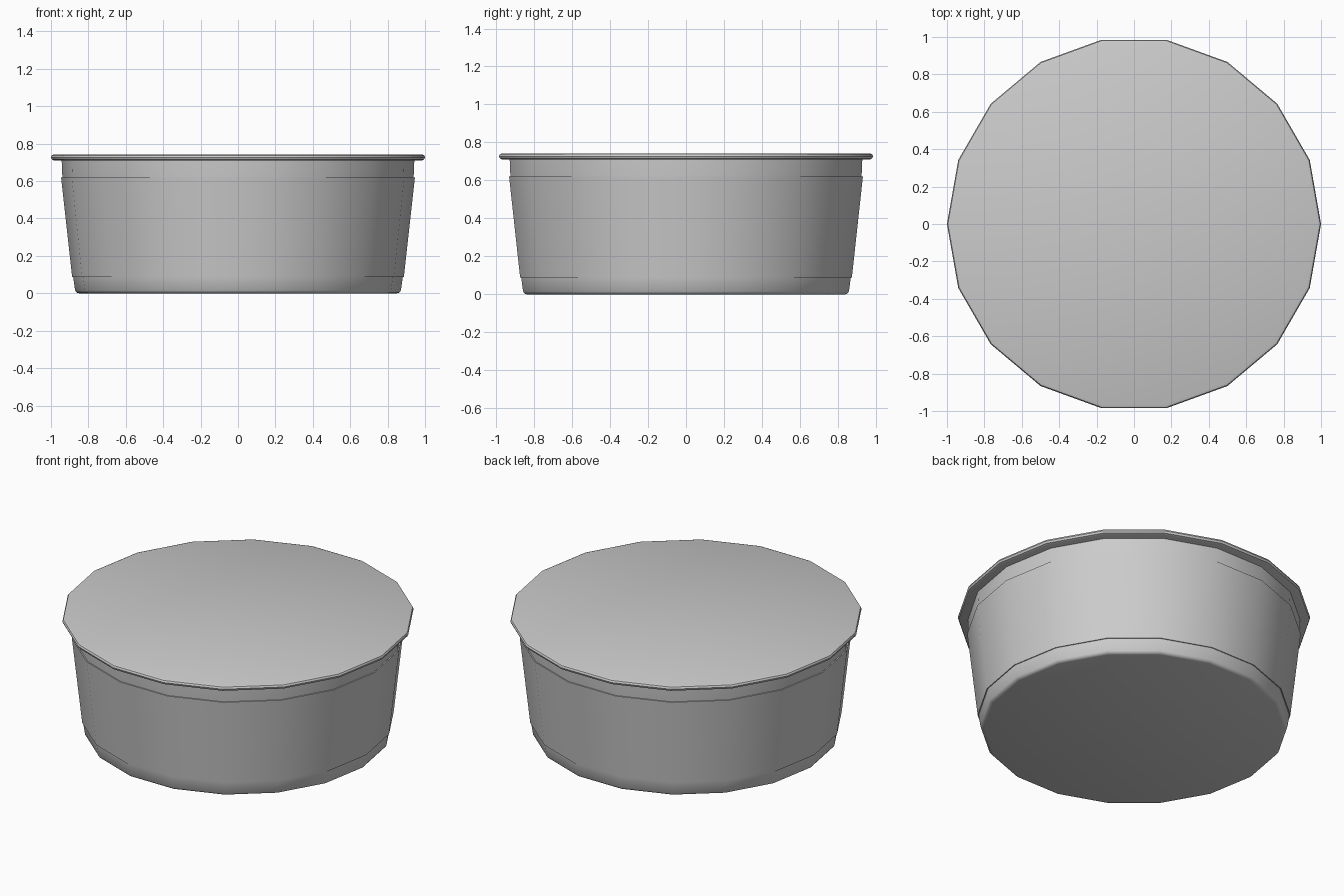
import bpy, bmesh, math

if "Cube" in bpy.data.objects:
    bpy.data.objects.remove(bpy.data.objects["Cube"])

SIDES = 18


def lathe(name, profile, cap_bottom=False, cap_top=False, closed=False):
    """Spin an (r, z) profile, listed bottom to top, around the z axis."""
    bm = bmesh.new()
    rings = []
    for r, z in profile:
        rings.append([bm.verts.new((r * math.cos(2 * math.pi * i / SIDES),
                                    r * math.sin(2 * math.pi * i / SIDES), z))
                      for i in range(SIDES)])
    pairs = list(zip(rings, rings[1:]))
    if closed:
        pairs.append((rings[-1], rings[0]))
    for a, b in pairs:
        for i in range(SIDES):
            j = (i + 1) % SIDES
            bm.faces.new((a[i], a[j], b[j], b[i]))
    if cap_bottom:
        bm.faces.new(rings[0][::-1])
    if cap_top:
        bm.faces.new(rings[-1])
    bmesh.ops.recalc_face_normals(bm, faces=bm.faces)
    mesh = bpy.data.meshes.new(name)
    bm.to_mesh(mesh)
    bm.free()
    obj = bpy.data.objects.new(name, mesh)
    bpy.context.collection.objects.link(obj)
    bpy.ops.object.select_all(action='DESELECT')
    obj.select_set(True)
    bpy.context.view_layer.objects.active = obj
    bpy.ops.object.shade_smooth_by_angle(angle=math.radians(40))
    return obj


# Tapered tub with a rounded foot and straight collar
lathe("tub_body", [(0.85, 0.0), (0.863, 0.004), (0.871, 0.015), (0.881, 0.085),
                   (0.939, 0.62), (0.943, 0.715)],
      cap_bottom=True, cap_top=True)

# Slightly raised sleeve around the tub wall
lathe("side_sleeve", [(0.878, 0.088), (0.887, 0.088), (0.946, 0.62), (0.936, 0.62)],
      closed=True)

# Flat lid with a rounded overhanging rim
lathe("lid", [(0.982, 0.71), (0.995, 0.715), (1.0, 0.727),
              (0.995, 0.738), (0.982, 0.743)],
      cap_bottom=True, cap_top=True)
